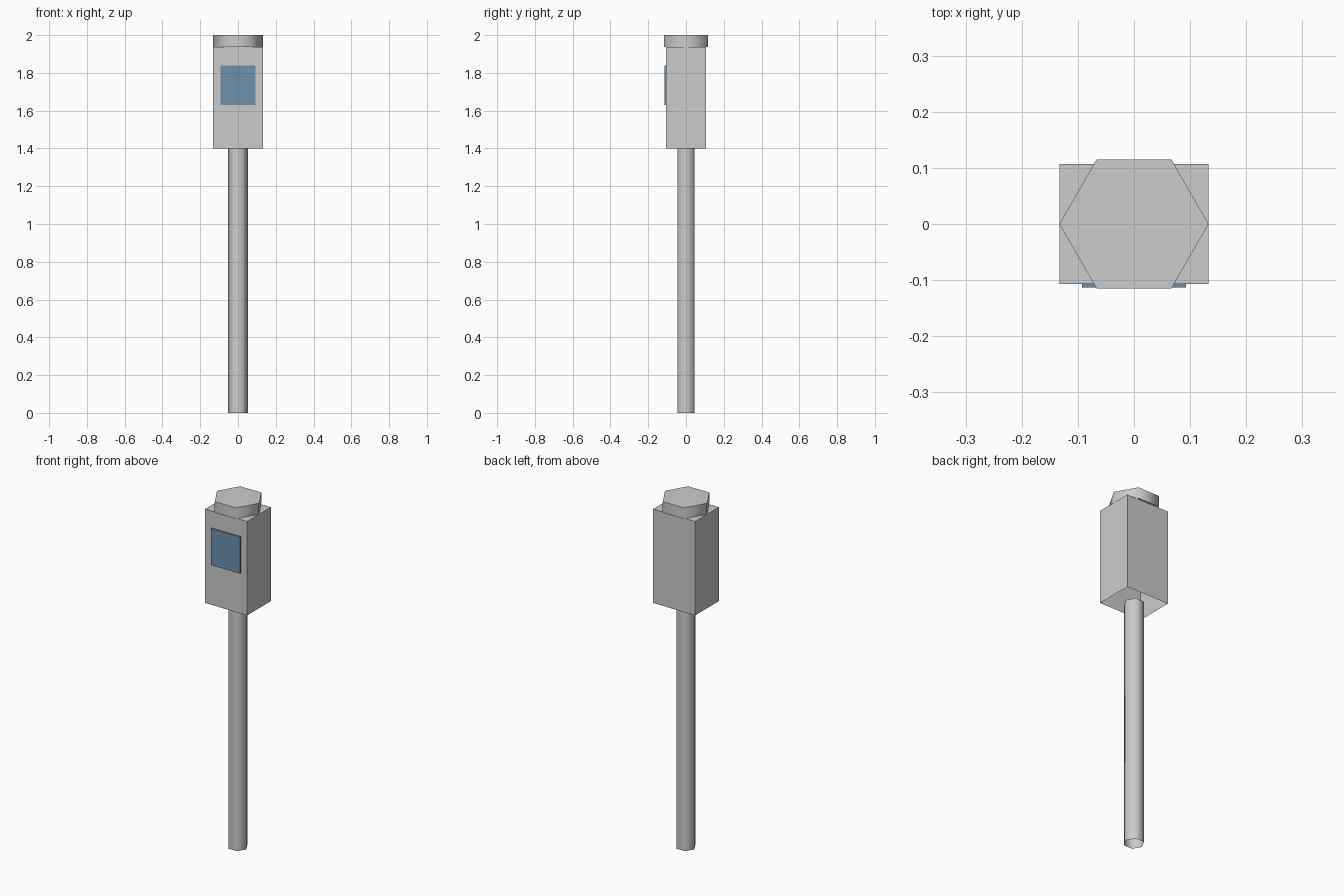
import bpy, bmesh, math

if "Cube" in bpy.data.objects:
    bpy.data.objects.remove(bpy.data.objects["Cube"])


def finish(name, bm, smooth=False, color=None):
    me = bpy.data.meshes.new(name)
    bm.to_mesh(me)
    bm.free()
    ob = bpy.data.objects.new(name, me)
    bpy.context.collection.objects.link(ob)
    if smooth:
        bpy.context.view_layer.objects.active = ob
        ob.select_set(True)
        bpy.ops.object.shade_smooth_by_angle(angle=math.radians(65))
        ob.select_set(False)
    if color:
        mat = bpy.data.materials.new(name)
        mat.diffuse_color = color
        mat.use_nodes = True
        mat.node_tree.nodes["Principled BSDF"].inputs["Base Color"].default_value = mat.diffuse_color
        me.materials.append(mat)
    return ob


def box(name, lo, hi, open_dir=None, color=None):
    """Box between two corners, leaving out the face pointing along open_dir."""
    bm = bmesh.new()
    bmesh.ops.create_cube(bm, size=1)
    for v in bm.verts:
        v.co = [(a + b) / 2 + c * (b - a) for a, b, c in zip(lo, hi, v.co)]
    bm.normal_update()
    if open_dir:
        gone = [f for f in bm.faces
                if sum(a * b for a, b in zip(f.normal, open_dir)) > 0.9]
        bmesh.ops.delete(bm, geom=gone, context='FACES')
    return finish(name, bm, color=color)


def hexagon(name, r, z0, z1, top):
    """Six-sided prism with smooth sides, open below and optionally closed on top."""
    bm = bmesh.new()
    rings = [[bm.verts.new((r * math.cos(i * math.pi / 3), r * math.sin(i * math.pi / 3), z))
              for i in range(6)] for z in (z0, z1)]
    for i in range(6):
        j = (i + 1) % 6
        bm.faces.new((rings[0][i], rings[0][j], rings[1][j], rings[1][i]))
    if top:
        bm.faces.new(rings[1])
    return finish(name, bm, smooth=True)


# Hollow post
hexagon("post", 0.053, 0, 1.4, top=False)
# Meter housing, open underneath
box("housing", (-0.133, -0.107, 1.4), (0.133, 0.107, 1.937), open_dir=(0, 0, -1))
# Cap
hexagon("cap", 0.133, 1.937, 2.0, top=True)
# Blue display on the front
box("display", (-0.093, -0.113, 1.63), (0.093, -0.106, 1.84), open_dir=(0, 1, 0),
    color=(0.16, 0.28, 0.40, 1))
